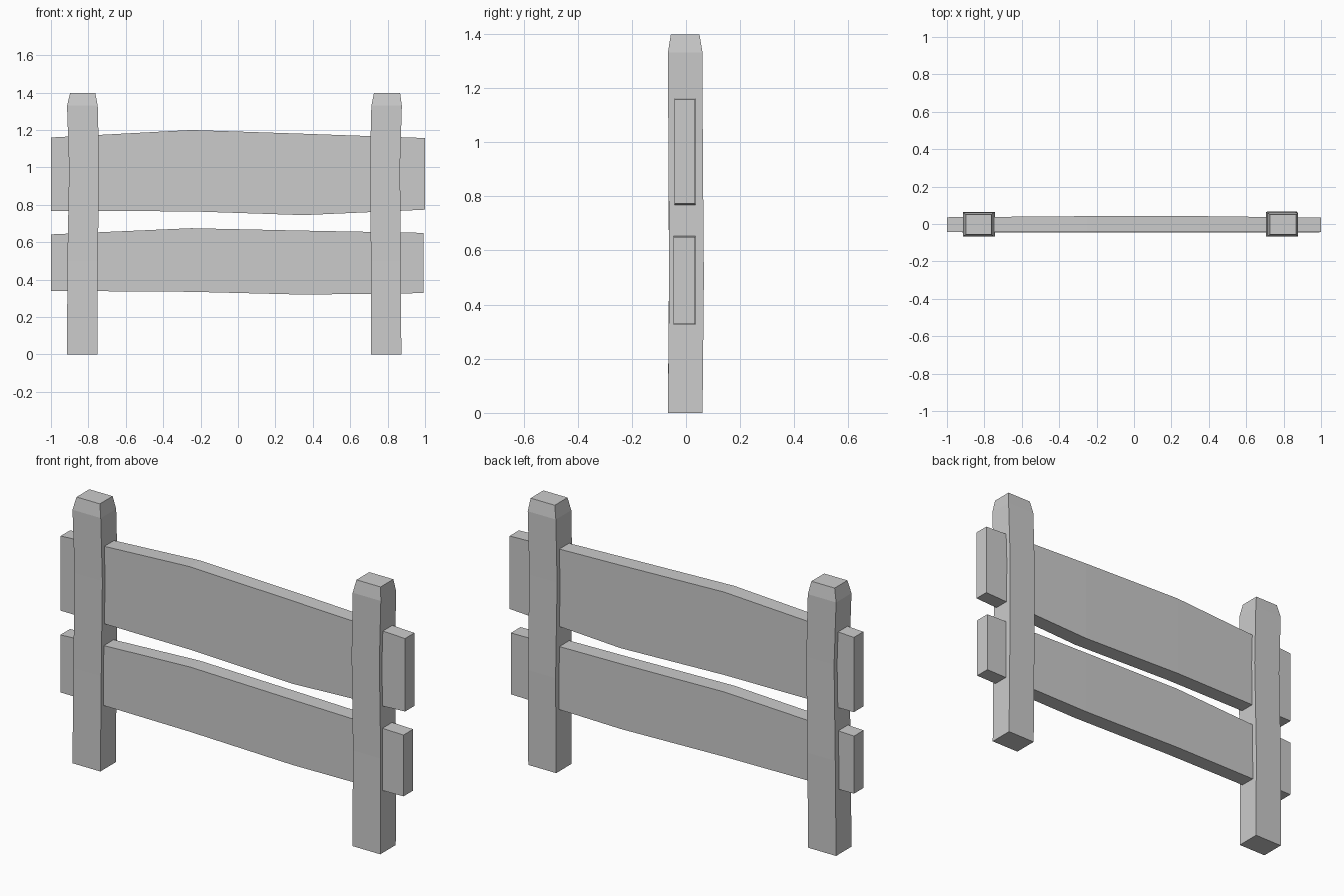
import bpy, bmesh


def loft(name, rings):
    """Skin a row of four-cornered sections into a closed, flat-shaded solid."""
    bm = bmesh.new()
    loops = [[bm.verts.new(p) for p in ring] for ring in rings]
    for a, b in zip(loops, loops[1:]):
        for i in range(4):
            j = (i + 1) % 4
            bm.faces.new((a[i], a[j], b[j], b[i]))
    bm.faces.new(loops[0])
    bm.faces.new(loops[-1])
    bmesh.ops.recalc_face_normals(bm, faces=bm.faces)
    mesh = bpy.data.meshes.new(name)
    bm.to_mesh(mesh)
    bm.free()
    obj = bpy.data.objects.new(name, mesh)
    bpy.context.collection.objects.link(obj)


def post(name, sections):
    # each section: z, x min, x max, y min, y max
    loft(name, [[(x0, y0, z), (x1, y0, z), (x1, y1, z), (x0, y1, z)]
                for z, x0, x1, y0, y1 in sections])


def rail(name, sections):
    # each section: x, z min, z max, y min, y max
    loft(name, [[(x, y0, z0), (x, y1, z0), (x, y1, z1), (x, y0, z1)]
                for x, z0, z1, y0, y1 in sections])


# Slightly crooked posts with tapered tops
post("left_post", [
    (0, -0.914, -0.752, -0.067, 0.061),
    (0.5, -0.912, -0.750, -0.063, 0.065),
    (1.0, -0.903, -0.742, -0.065, 0.062),
    (1.33, -0.914, -0.750, -0.067, 0.061),
    (1.397, -0.898, -0.763, -0.056, 0.050)])
post("right_post", [
    (0, 0.711, 0.873, -0.067, 0.061),
    (0.5, 0.711, 0.872, -0.062, 0.066),
    (1.0, 0.705, 0.866, -0.065, 0.062),
    (1.33, 0.713, 0.876, -0.067, 0.061),
    (1.397, 0.727, 0.867, -0.056, 0.050)])

# Wavy horizontal planks
rail("upper_rail", [
    (-1.0, 0.768, 1.160, -0.042, 0.036),
    (-0.25, 0.765, 1.200, -0.043, 0.042),
    (0.35, 0.745, 1.180, -0.043, 0.042),
    (1.0, 0.774, 1.157, -0.043, 0.034)])
rail("lower_rail", [
    (-1.0, 0.340, 0.642, -0.044, 0.035),
    (-0.25, 0.335, 0.675, -0.045, 0.040),
    (0.35, 0.320, 0.662, -0.045, 0.040),
    (0.993, 0.328, 0.650, -0.046, 0.034)])
